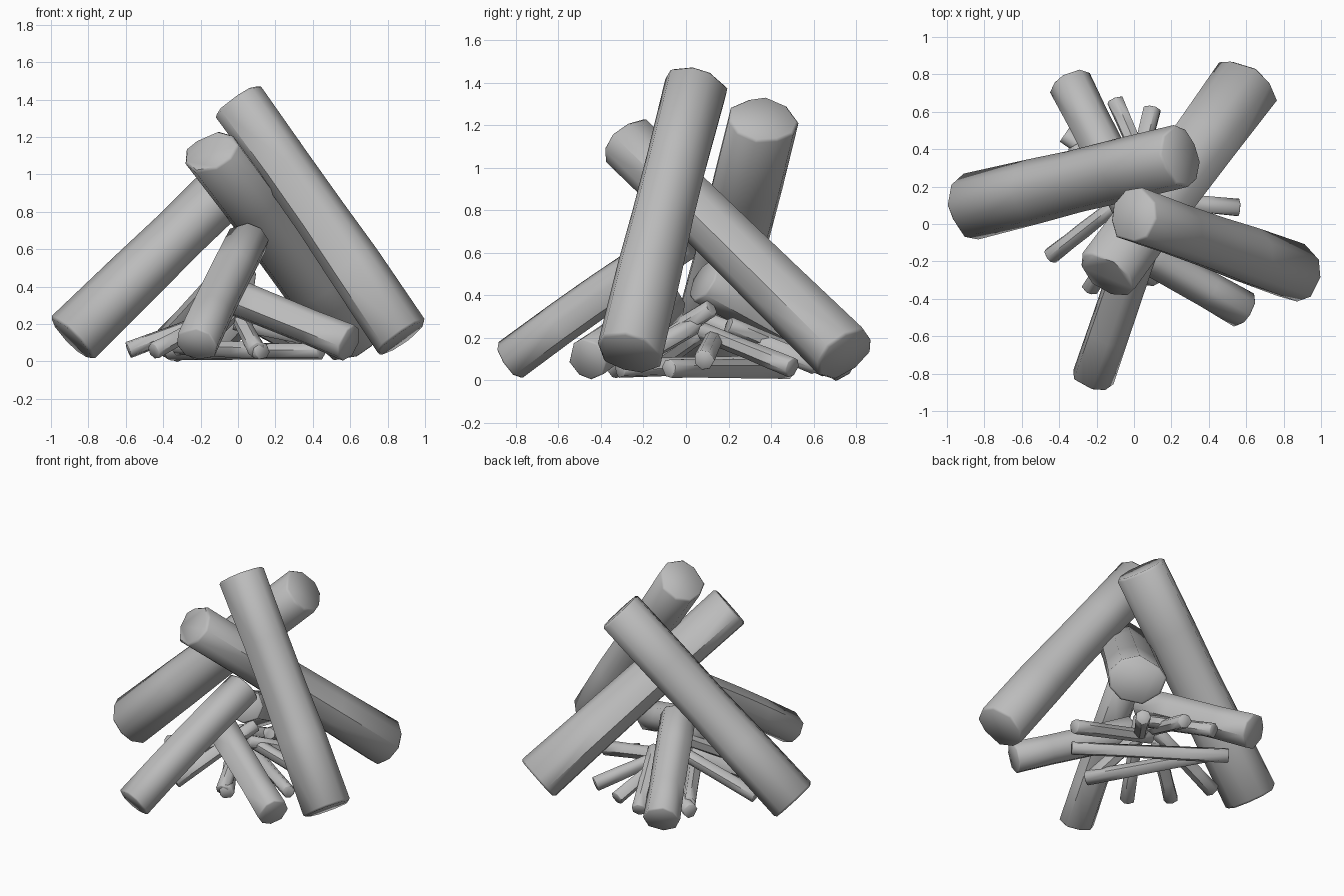
import bpy, bmesh, math, random
from mathutils import Vector

if "Cube" in bpy.data.objects:
    bpy.data.objects.remove(bpy.data.objects["Cube"], do_unlink=True)

grey = bpy.data.materials.new("plain_grey")
grey.use_nodes = True
colour = (0.5, 0.5, 0.5, 1)
grey.diffuse_color = colour
grey.node_tree.nodes["Principled BSDF"].inputs["Base Color"].default_value = colour


def make_log(name, base, top, r_base, r_top, sides, seed, wide=1.0, thick=1.0, bend=0.0):
    """Rough-hewn log: an irregular polygon swept from base to top with chamfered ends."""
    rnd = random.Random(seed)
    base, top = Vector(base), Vector(top)
    axis = (top - base).normalized()
    length = (top - base).length
    side = axis.cross(Vector((0, 0, 1))).normalized()
    up = side.cross(axis)
    # uneven cross-section shared by every ring
    section = []
    for i in range(sides):
        a = (i + rnd.uniform(-0.18, 0.18)) * math.tau / sides
        k = rnd.uniform(0.96, 1.07)
        section.append(k * (side * math.cos(a) * wide + up * math.sin(a) * thick))
    chamfer = 0.08 * r_base
    stations = [(0, 0.92), (chamfer, 1)]
    stations += [(length * f, rnd.uniform(0.95, 1.0)) for f in (0.3, 0.5, 0.72)]
    stations += [(length - chamfer, 1), (length, 0.92)]

    bm = bmesh.new()
    rings = []
    for dist, scale in stations:
        f = dist / length
        centre = base + axis * dist + up * bend * math.sin(math.pi * f)
        radius = (r_base + (r_top - r_base) * f) * scale
        rings.append([bm.verts.new(centre + radius * offset) for offset in section])
    for lower, upper in zip(rings, rings[1:]):
        for i in range(sides):
            j = (i + 1) % sides
            bm.faces.new((lower[i], lower[j], upper[j], upper[i]))
    bm.faces.new(rings[0])
    bm.faces.new(rings[-1])
    bmesh.ops.recalc_face_normals(bm, faces=bm.faces)

    mesh = bpy.data.meshes.new(name)
    bm.to_mesh(mesh)
    bm.free()
    mesh.materials.append(grey)
    obj = bpy.data.objects.new(name, mesh)
    bpy.context.collection.objects.link(obj)
    bpy.ops.object.select_all(action="DESELECT")
    obj.select_set(True)
    bpy.context.view_layer.objects.active = obj
    bpy.ops.object.shade_smooth_by_angle(angle=math.radians(50))


# Three large logs leaning together, then three smaller ones inside
make_log("large_log_left", (0.875, -0.27, 0.125), (-0.005, 0.045, 1.39), 0.158, 0.15, 9, 1, bend=0.01)
make_log("large_log_back", (0.61, 0.75, 0.12), (-0.145, -0.275, 1.125), 0.17, 0.155, 9, 2, 1.07, 0.87)
make_log("large_log_right", (-0.89, 0.09, 0.12), (0.25, 0.365, 1.23), 0.165, 0.155, 10, 3, 1.08, 0.93)
make_log("small_log_front", (-0.22, -0.83, 0.09), (0.06, -0.01, 0.66), 0.108, 0.106, 8, 4, 1.08, 0.95, 0.01)
make_log("small_log_left", (0.595, -0.465, 0.095), (-0.06, -0.09, 0.36), 0.1, 0.1, 8, 5)
make_log("small_log_rear", (-0.345, 0.76, 0.095), (0.0, 0.08, 0.47), 0.113, 0.108, 8, 6)

# Kindling: two sticks flat on the ground, the rest leaning inwards
kindling = [
    ("ground_stick_long", (-0.37, 0.48, 0.055), (0.445, -0.08, 0.055)),
    ("ground_stick_short", (0.13, -0.31, 0.055), (-0.32, 0.42, 0.075)),
    ("stick_rear_right", (-0.1, 0.66, 0.06), (0.1, 0.2, 0.26)),
    ("stick_rear", (0.1, 0.615, 0.07), (-0.03, 0.1, 0.28)),
    ("stick_rear_left", (0.345, 0.5, 0.06), (0.02, 0.08, 0.23)),
    ("stick_left", (0.56, 0.085, 0.095), (-0.02, 0.14, 0.21)),
    ("stick_front_left", (0.1, -0.31, 0.06), (-0.01, 0.06, 0.27)),
    ("stick_front", (-0.24, -0.35, 0.05), (0.05, 0.12, 0.34)),
    ("stick_front_right", (-0.45, -0.175, 0.055), (-0.1, 0.1, 0.24)),
    ("stick_right", (-0.585, 0.07, 0.06), (-0.05, 0.15, 0.26)),
]
for n, (name, base, top) in enumerate(kindling):
    make_log(name, base, top, 0.047, 0.042, 7, 20 + n)
